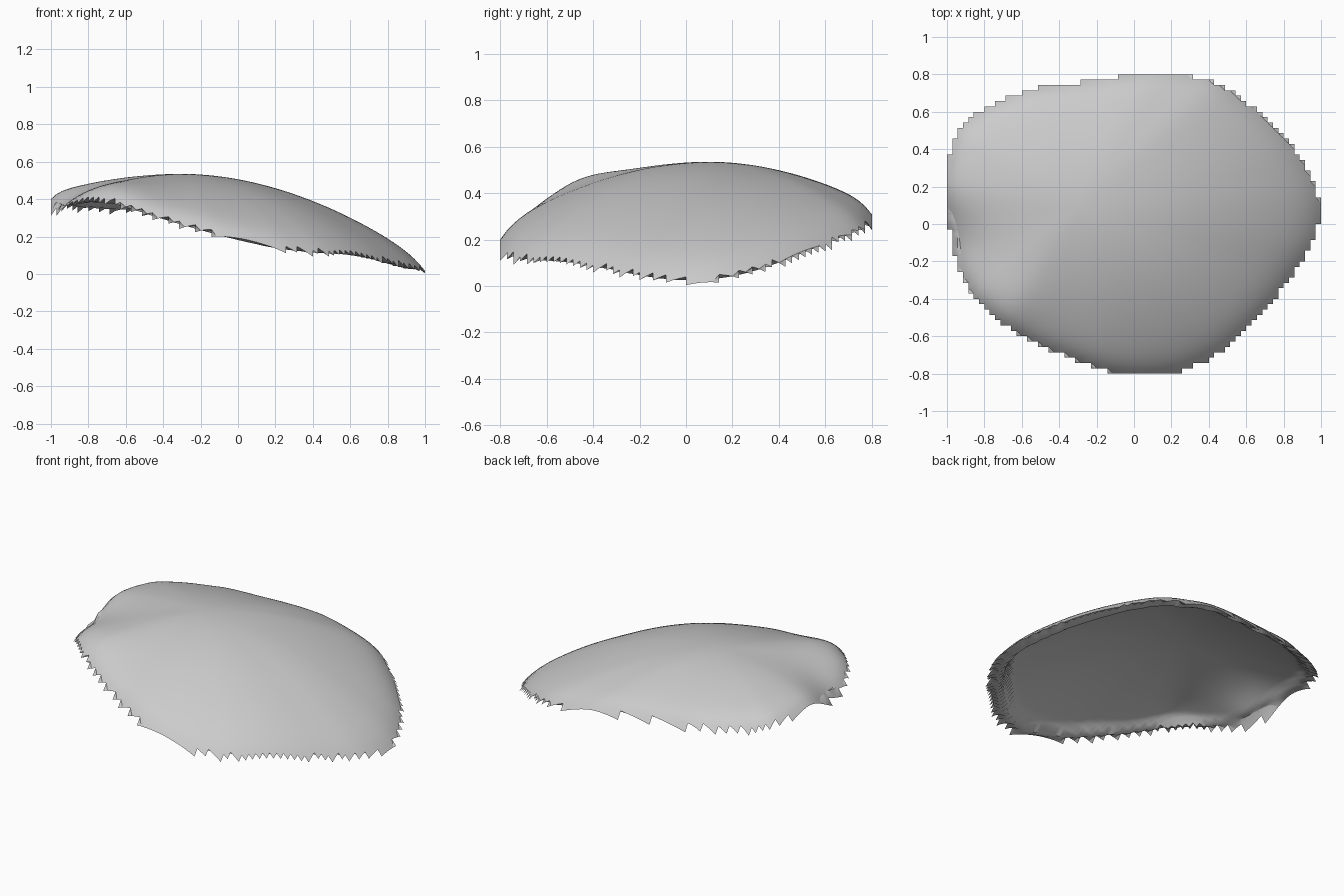
import bpy, bmesh, math

cube = bpy.data.objects.get("Cube")
if cube:
    bpy.data.objects.remove(cube)

# Rim of the shell: x, y, height just inside the lip
RIM = [(1, .1, .05), (.97, -.08, .06), (.9, -.2, .08), (.75, -.4, .13), (.6, -.57, .15),
       (.45, -.7, .15), (.25, -.79, .17), (.05, -.81, .21), (-.14, -.79, .26),
       (-.5, -.655, .36), (-.7, -.54, .43), (-.86, -.4, .42), (-.94, -.24, .4),
       (-.98, -.08, .41), (-.99, .05, .43), (-1.01, .2, .44), (-.99, .35, .43),
       (-.95, .5, .41), (-.8, .62, .39), (-.56, .72, .38), (-.05, .79, .36), (.12, .81, .34),
       (.3, .79, .3), (.45, .76, .28), (.6, .65, .24), (.75, .52, .19), (.88, .38, .13),
       (.97, .22, .07)]
CX, CY, TOP = -.3, .1, .535
CELL = 1 / 35
STEPS = 360
LIP = .04


def ray_hit(angle):
    """Distance and height where a ray from the crest crosses the rim."""
    dx, dy = math.cos(angle), math.sin(angle)
    for a, b in zip(RIM, RIM[1:] + RIM[:1]):
        ax, ay, bx, by = a[0] - CX, a[1] - CY, b[0] - CX, b[1] - CY
        ca, cb = dx * ay - dy * ax, dx * by - dy * bx
        if ca * cb <= 0 and ca != cb and ax * dx + ay * dy > 0:
            t = ca / (ca - cb)
            return (dx * (ax + t * (bx - ax)) + dy * (ay + t * (by - ay)),
                    a[2] + t * (b[2] - a[2]))


def smoothed(values, width):
    n = len(values)
    span = range(-width, width + 1)
    for _ in range(2):
        values = [sum(values[(i + k) % n] for k in span) / len(span) for i in range(n)]
    return values


hits = [ray_hit(math.tau * i / STEPS) for i in range(STEPS)]
radii = smoothed([h[0] for h in hits], 3)
heights = smoothed([h[1] for h in hits], 8)


def polar(x, y):
    """Relative distance from the crest (1 at the rim) and rim height."""
    dx, dy = x - CX, y - CY
    pos = (math.atan2(dy, dx) % math.tau) / math.tau * STEPS
    i, t = int(pos), pos % 1
    mix = lambda v: v[i % STEPS] * (1 - t) + v[(i + 1) % STEPS] * t
    return math.hypot(dx, dy) / mix(radii), mix(heights)


def bump(x, y, bx, by, size):
    return math.exp(-((x - bx) ** 2 + (y - by) ** 2) / (2 * size * size))


def dome(x, y):
    r, rim = polar(x, y)
    return (TOP - (TOP - rim) * r ** 1.9
            + .02 * bump(x, y, -.66, -.42, .13)     # beak
            - .05 * bump(x, y, -1, -.09, .12))      # hollow beside the beak


def outer(x, y):
    """Domed top with a steep lip at the rim."""
    r = polar(x, y)[0]
    return max(dome(x, y) - LIP * min(r, 1.05) ** 18, .003)


def inner(x, y):
    """Hollow underside with a flat band along the rim."""
    r, rim = polar(x, y)
    t = min(max((r - .89) / .05, 0), 1)
    t *= t * (3 - 2 * t)
    return max((dome(x, y) - .03) * (1 - t) + (rim - LIP) * t, .001)


# Square cells inside the rim give the stepped, toothed edge
cells = {(i, j) for i in range(-35, 35) for j in range(-28, 28)
         if polar((i + .5) * CELL, (j + .5) * CELL)[0] <= 1}
bm = bmesh.new()
verts = {}


def corner(i, j, height):
    # Both layers share the corners along the rim
    around = {(i, j), (i - 1, j), (i, j - 1), (i - 1, j - 1)}
    if not around <= cells:
        height = outer
    key = (i, j, height)
    if key not in verts:
        x, y = i * CELL, j * CELL
        verts[key] = bm.verts.new((x, y, height(x, y)))
    return verts[key]


for height in (outer, inner):
    for i, j in sorted(cells):
        ring = [(i, j), (i + 1, j), (i + 1, j + 1), (i, j + 1)]
        if height is inner:
            ring.reverse()
        quad = [corner(a, b, height) for a, b in ring]
        # A cell with all corners on the rim belongs to one layer only
        if not bm.faces.get(quad):
            bm.faces.new(quad)

mesh = bpy.data.meshes.new("shell")
bm.to_mesh(mesh)
bm.free()
mesh.shade_smooth()
mesh.set_sharp_from_angle(angle=math.radians(60))
shell = bpy.data.objects.new("shell", mesh)
bpy.context.collection.objects.link(shell)

# Colour
grey = bpy.data.materials.new("shell grey")
grey.use_nodes = True
colour = (.6, .6, .6, 1)
grey.diffuse_color = colour
grey.node_tree.nodes["Principled BSDF"].inputs["Base Color"].default_value = colour
mesh.materials.append(grey)
